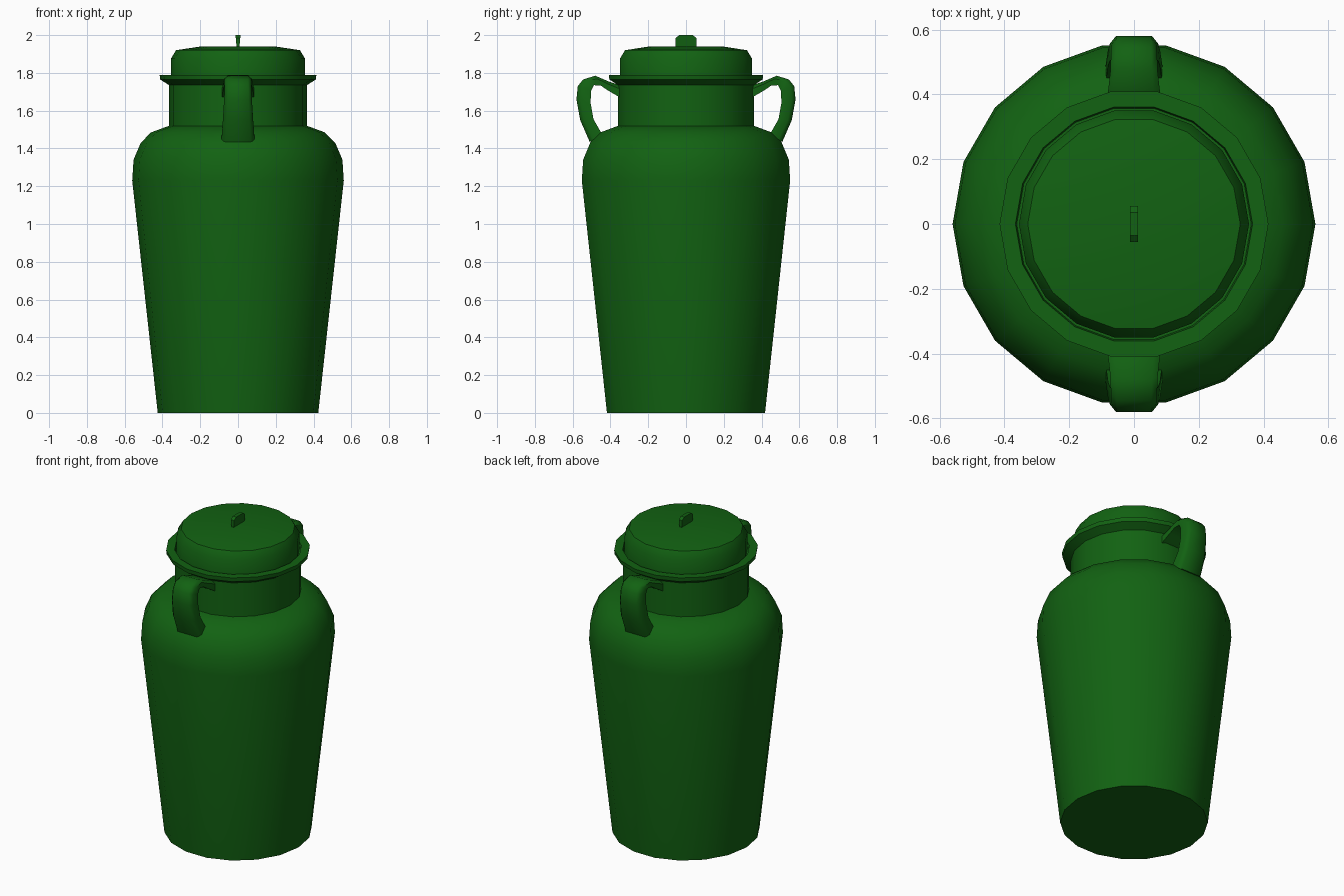
import bpy, bmesh, math

old = bpy.data.objects.get("Cube")
if old:
    bpy.data.objects.remove(old, do_unlink=True)

SIDES = 18
green = bpy.data.materials.new("dark green")
green.use_nodes = True
color = (0.006, 0.122, 0.006, 1)
green.diffuse_color = color
green.node_tree.nodes["Principled BSDF"].inputs["Base Color"].default_value = color


def finish(name, bm, angle=40):
    """Turn a bmesh into a green object, smooth except at sharp edges."""
    bmesh.ops.recalc_face_normals(bm, faces=bm.faces)
    mesh = bpy.data.meshes.new(name)
    bm.to_mesh(mesh)
    bm.free()
    mesh.materials.append(green)
    obj = bpy.data.objects.new(name, mesh)
    bpy.context.collection.objects.link(obj)
    bpy.ops.object.select_all(action="DESELECT")
    obj.select_set(True)
    bpy.context.view_layer.objects.active = obj
    bpy.ops.object.shade_smooth_by_angle(angle=math.radians(angle))
    return obj


def loft(name, rings, angle=40):
    """Skin a row of closed rings and cap both ends."""
    bm = bmesh.new()
    rows = [[bm.verts.new(p) for p in ring] for ring in rings]
    for a, b in zip(rows, rows[1:]):
        for i in range(len(a)):
            j = (i + 1) % len(a)
            bm.faces.new((a[i], a[j], b[j], b[i]))
    bm.faces.new(rows[0])
    bm.faces.new(rows[-1])
    return finish(name, bm, angle)


def turned(name, profile):
    """Lathe a (radius, height) profile around z."""
    steps = [math.tau * i / SIDES for i in range(SIDES)]
    return loft(name, [[(r * math.cos(t), r * math.sin(t), z) for t in steps]
                       for r, z in profile])


# Can body with rounded shoulder
turned("body", [(0.425, 0), (0.56, 1.23), (0.553, 1.34), (0.515, 1.43),
                (0.46, 1.485), (0.365, 1.52)])

# Neck with flared rim and a shallow seat for the lid
turned("neck", [(0.365, 1.51), (0.365, 1.735), (0.412, 1.765),
                (0.415, 1.79), (0.366, 1.79), (0.362, 1.77)])

# Lid with a gently raised top
turned("lid", [(0.355, 1.76), (0.355, 1.875), (0.328, 1.92), (0.19, 1.941)])

# Thin upright tab on the lid, wider at its top
tab = [(-0.055, 1.93), (0.055, 1.93), (0.055, 1.985),
       (0.035, 2), (-0.035, 2), (-0.055, 1.985)]
loft("lid_tab", [[(s * (0.007 + 0.005 * (z > 1.95)), y, z) for y, z in tab]
                 for s in (-1, 1)], 30)

# Strap handles: outer (y, z), inner (y, z), half width
strap = [
    ((0.35, 1.735), (0.35, 1.67), 0.085),
    ((0.41, 1.755), (0.41, 1.705), 0.08),
    ((0.48, 1.785), (0.45, 1.732), 0.073),
    ((0.545, 1.765), (0.487, 1.735), 0.071),
    ((0.573, 1.73), (0.503, 1.705), 0.071),
    ((0.58, 1.66), (0.505, 1.64), 0.074),
    ((0.56, 1.55), (0.49, 1.555), 0.08),
    ((0.51, 1.435), (0.43, 1.45), 0.088),
]


def strap_ring(outer, inner, w, side):
    # Rectangle across the strap with softened outer corners
    edge = [o + (i - o) * 0.3 for o, i in zip(outer, inner)]
    shape = [(-w, inner), (-w, edge), (-w * 0.75, outer),
             (w * 0.75, outer), (w, edge), (w, inner)]
    return [(x, side * p[0], p[1]) for x, p in shape]


for name, side in (("front_handle", -1), ("back_handle", 1)):
    loft(name, [strap_ring(o, i, w, side) for o, i, w in strap], 50)
